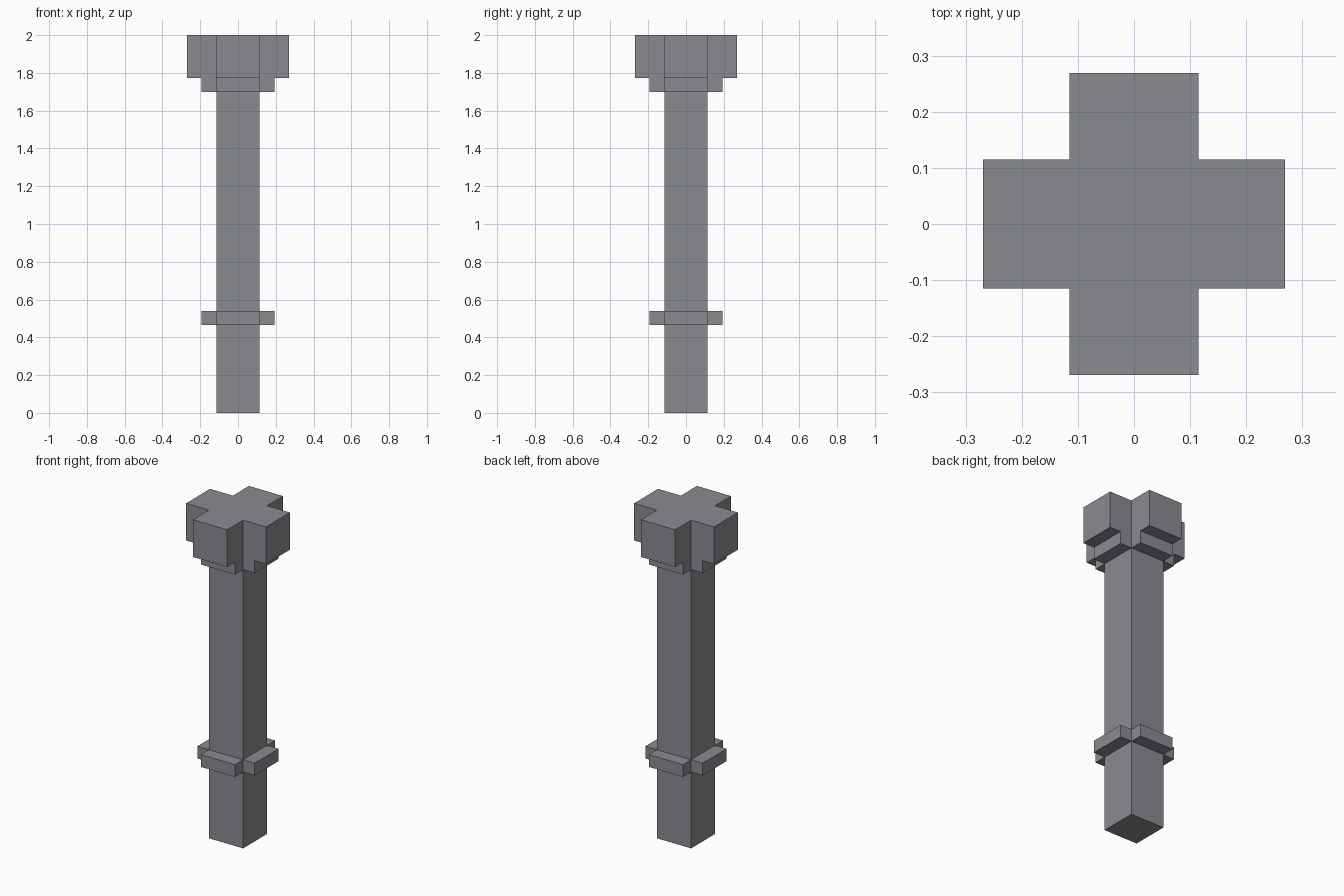
import bpy
import bmesh

cube = bpy.data.objects.get("Cube")
if cube:
    bpy.data.objects.remove(cube, do_unlink=True)

HALF = 0.115  # half width of the shaft and of each cross arm

stone = bpy.data.materials.new("grey stone")
stone.use_nodes = True
colour = (0.25, 0.26, 0.28, 1.0)
stone.diffuse_color = colour
bsdf = next(n for n in stone.node_tree.nodes if n.type == 'BSDF_PRINCIPLED')
bsdf.inputs["Base Color"].default_value = colour
bsdf.inputs["Roughness"].default_value = 0.9


def square_outline(h):
    return [(h, -h), (h, h), (-h, h), (-h, -h)]


def cross_outline(reach, h):
    """Plus-shaped outline: one arm turned through four quarter turns."""
    points = []
    x_axis, y_axis = (1, 0), (0, 1)
    for _ in range(4):
        for a, b in ((reach, -h), (reach, h), (h, h)):
            points.append((a * x_axis[0] + b * y_axis[0],
                           a * x_axis[1] + b * y_axis[1]))
        x_axis, y_axis = y_axis, (-x_axis[0], -x_axis[1])
    return points


def prism(name, outline, bottom, top):
    """Extrude a flat outline straight up into a closed solid."""
    bm = bmesh.new()
    base = bm.faces.new([bm.verts.new((x, y, bottom)) for x, y in outline])
    result = bmesh.ops.extrude_face_region(bm, geom=[base], use_keep_orig=True)
    for v in result["geom"]:
        if isinstance(v, bmesh.types.BMVert):
            v.co.z = top
    bmesh.ops.recalc_face_normals(bm, faces=bm.faces)
    mesh = bpy.data.meshes.new(name)
    bm.to_mesh(mesh)
    bm.free()
    mesh.materials.append(stone)
    obj = bpy.data.objects.new(name, mesh)
    bpy.context.collection.objects.link(obj)
    return obj


# Square shaft, from the ground up to the capital
prism("shaft", square_outline(HALF), 0.0, 1.698)

# Thin band round the lower shaft
prism("lower_collar", cross_outline(0.193, HALF), 0.465, 0.54)

# Stepped capital: narrow step under a wide block
prism("capital_step", cross_outline(0.193, HALF), 1.698, 1.773)
prism("capital_block", cross_outline(0.269, HALF), 1.773, 2.0)
